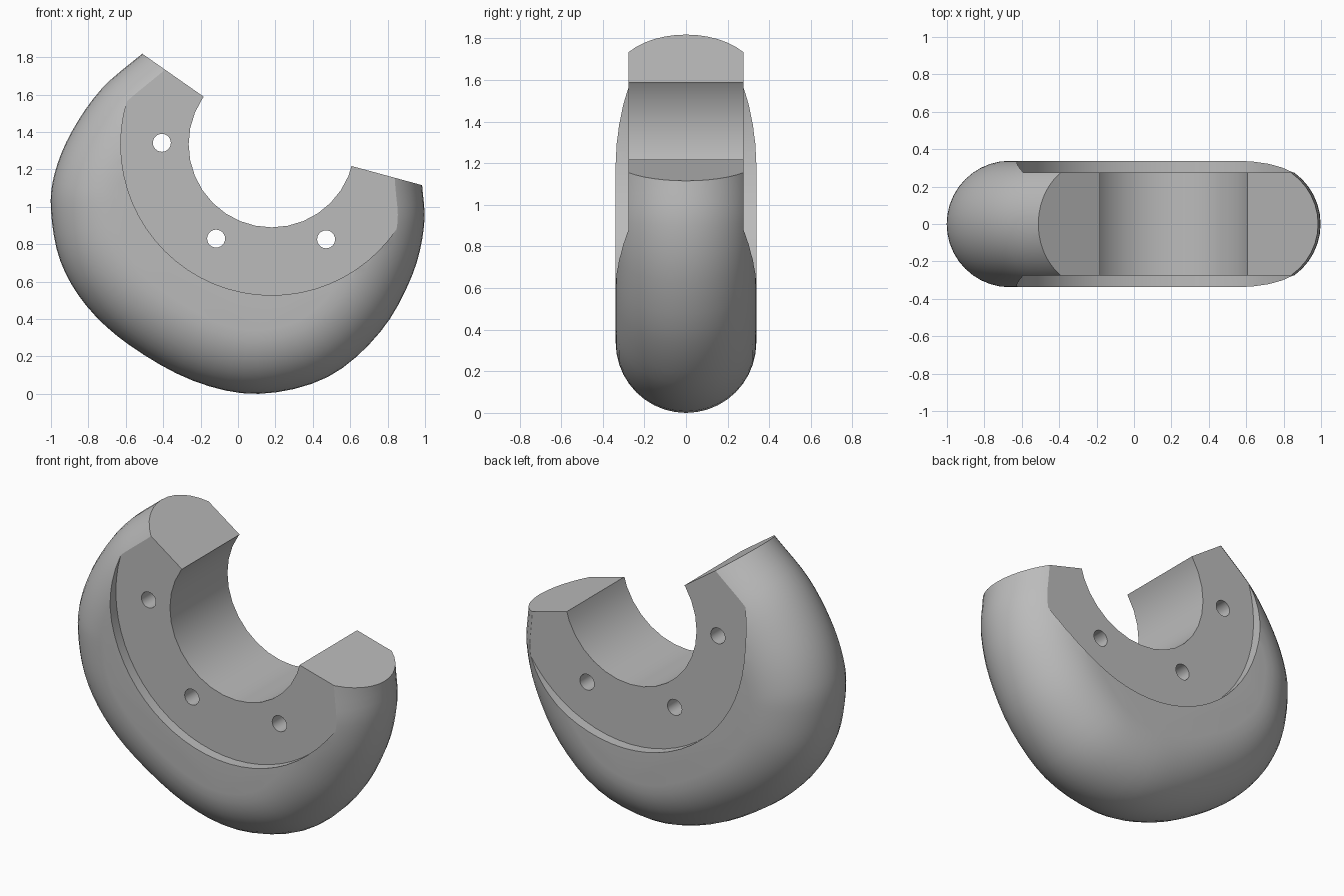
import bpy, bmesh, math
from mathutils import Vector

if "Cube" in bpy.data.objects:
    bpy.data.objects.remove(bpy.data.objects["Cube"])

CENTER = Vector((0.18, 1.334))   # bore axis (x, z)
RIM = 0.338                      # rim radius and half thickness
WEB = 0.276                      # half thickness of the recessed web

# Outer outline (x, z), running past both cut ends
OUTLINE = [(-0.06, 2.18), (-0.28, 2.01), (-0.51, 1.82), (-0.73, 1.63), (-0.89, 1.4),
           (-0.98, 1.18), (-1.0, 0.98), (-0.95, 0.71), (-0.81, 0.47), (-0.58, 0.26),
           (-0.24, 0.07), (0.11, 0.0), (0.48, 0.09), (0.76, 0.33), (0.93, 0.63),
           (0.995, 0.9), (0.984, 1.12), (0.965, 1.35), (0.94, 1.58)]


def smooth_path(points, steps):
    pts = [Vector(p) for p in points]
    out = []
    for a, b, c, d in zip(pts, pts[1:], pts[2:], pts[3:]):
        for i in range(steps):
            t = i / steps
            out.append(0.5 * (2 * b + (c - a) * t + (2 * a - 5 * b + 4 * c - d) * t * t
                              + (3 * b - a - 3 * c + d) * t ** 3))
    return out + [pts[-2]]


def loft(name, layers):
    """Solid through closed (x, z) loops, each given with its y."""
    bm = bmesh.new()
    rings = [[bm.verts.new((p[0], y, p[1])) for p in loop] for y, loop in layers]
    n = len(rings[0])
    for lower, upper in zip(rings, rings[1:]):
        for i in range(n):
            j = (i + 1) % n
            bm.faces.new((lower[i], lower[j], upper[j], upper[i]))
    bm.faces.new(rings[0])
    bm.faces.new(rings[-1])
    bmesh.ops.recalc_face_normals(bm, faces=bm.faces)
    mesh = bpy.data.meshes.new(name)
    bm.to_mesh(mesh)
    bm.free()
    obj = bpy.data.objects.new(name, mesh)
    bpy.context.collection.objects.link(obj)
    return obj


def disc(center, radius, sides):
    angles = [math.tau * i / sides for i in range(sides)]
    return [center + radius * Vector((math.cos(a), math.sin(a))) for a in angles]


# Round-rimmed body: the outline steps inward towards each side
path = smooth_path(OUTLINE, 4)
inward = []
for i in range(len(path)):
    t = (path[min(i + 1, len(path) - 1)] - path[max(i - 1, 0)]).normalized()
    inward.append(Vector((-t.y, t.x)))
layers = []
STEPS = 20
for k in range(STEPS + 1):
    a = math.pi * (k / STEPS - 0.5)
    inset = RIM * (1 - math.cos(a))
    layers.append((RIM * math.sin(a), [p + n * inset for p, n in zip(path, inward)]))
body = loft("rounded_half_ring", layers)


def cut(name, loop, y0=-1.0, y1=1.0):
    cutter = loft(name, [(y0, loop), (y1, loop)])
    cutter.hide_render = True
    mod = body.modifiers.new(name, 'BOOLEAN')
    mod.operation = 'DIFFERENCE'
    mod.solver = 'EXACT'
    mod.object = cutter
    bpy.context.view_layer.objects.active = body
    bpy.ops.object.modifier_apply(modifier=name)
    bpy.data.objects.remove(cutter)


# Open sector between the two ends
sector = [CENTER] + [CENTER + 3 * Vector((math.cos(math.radians(d)), math.sin(math.radians(d))))
                     for d in (-15.2, 38, 92, 145)]
cut("open_sector", sector)

# Bore, side recesses and bolt holes
cut("bore", disc(CENTER, 0.444, 32))
for side, y0, y1 in (("front", -1, -WEB), ("back", WEB, 1)):
    cut(side + "_recess", disc(CENTER, 0.807, 64), y0, y1)
for i, hole in enumerate([(-0.407, 1.342), (-0.117, 0.83), (0.471, 0.826)]):
    cut("bolt_hole_%d" % i, disc(Vector(hole), 0.048, 24))

# Plain grey finish
grey = bpy.data.materials.new("plain_grey")
grey.use_nodes = True
colour = (0.5, 0.5, 0.5, 1)
grey.diffuse_color = colour
grey.node_tree.nodes["Principled BSDF"].inputs["Base Color"].default_value = colour
body.data.materials.clear()
body.data.materials.append(grey)
for poly in body.data.polygons:
    poly.material_index = 0

bpy.ops.object.select_all(action='DESELECT')
body.select_set(True)
bpy.context.view_layer.objects.active = body
bpy.ops.object.shade_smooth_by_angle(angle=math.radians(25))
